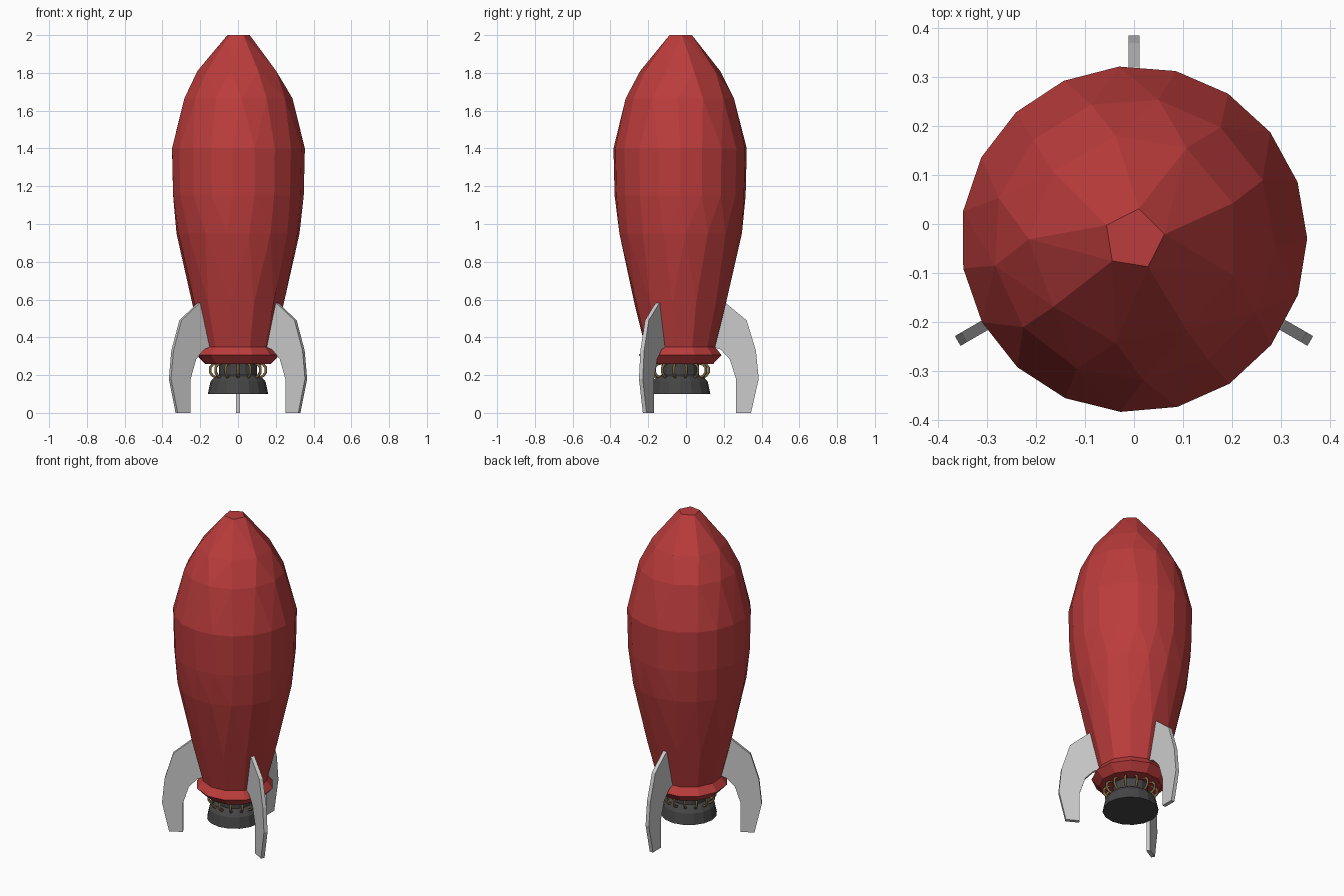
import bpy, bmesh
from math import sin, cos, pi, radians
from mathutils import Matrix, Vector

if "Cube" in bpy.data.objects:
    bpy.data.objects.remove(bpy.data.objects["Cube"])

CENTRE = Vector((0, -0.031, 0))


def material(name, rgb):
    m = bpy.data.materials.new(name)
    m.diffuse_color = (*rgb, 1)
    m.use_nodes = True
    m.node_tree.nodes["Principled BSDF"].inputs["Base Color"].default_value = m.diffuse_color
    return m


RED = material("red_paint", (0.5, 0.045, 0.045))
DARK = material("dark_metal", (0.06, 0.06, 0.06))
BRASS = material("brass", (0.2, 0.14, 0.05))


def ring(bm, r, z, n, turn=0.0):
    return [bm.verts.new((r * cos(2 * pi * i / n + turn), r * sin(2 * pi * i / n + turn), z))
            for i in range(n)]


def finish(name, bm, mat=None):
    bmesh.ops.recalc_face_normals(bm, faces=bm.faces[:])
    mesh = bpy.data.meshes.new(name)
    bm.to_mesh(mesh)
    bm.free()
    ob = bpy.data.objects.new(name, mesh)
    ob.location = CENTRE
    if mat:
        mesh.materials.append(mat)
    bpy.context.collection.objects.link(ob)
    return ob


def lathe(name, profile, n, mat, turn=0.0):
    bm = bmesh.new()
    rings = [ring(bm, r, z, n, turn) for r, z in profile]
    for a, b in zip(rings, rings[1:]):
        for i in range(n):
            j = (i + 1) % n
            bm.faces.new((a[i], a[j], b[j], b[i]))
    bm.faces.new(rings[0])
    bm.faces.new(rings[-1])
    return finish(name, bm, mat)


# Hull: faceted skin over rings with fewer sides towards the ends
bm = bmesh.new()
for r, z, n, turn in [(0.063, 2.0, 5, 81), (0.215, 1.81, 9, 60), (0.289, 1.665, 13, 80),
                      (0.354, 1.40, 19, 95), (0.348, 1.15, 19, 95), (0.327, 0.95, 17, 90),
                      (0.246, 0.58, 12, 80), (0.185, 0.34, 12, 80)]:
    ring(bm, r, z, n, radians(turn))
res = bmesh.ops.convex_hull(bm, input=bm.verts[:])
loose = [v for v in bm.verts if not v.link_faces]
bmesh.ops.delete(bm, geom=loose, context='VERTS')
bmesh.ops.dissolve_limit(bm, angle_limit=radians(3), verts=bm.verts[:], edges=bm.edges[:])
finish("hull", bm, RED)

# Collar at the base of the hull
lathe("collar", [(0.178, 0.26), (0.222, 0.306), (0.186, 0.352), (0.16, 0.356)], 12, RED, radians(80))

# Engine bell
lathe("engine_bell", [(0.16, 0.10), (0.146, 0.165), (0.125, 0.19), (0.10, 0.20), (0.10, 0.27)], 16, DARK)

# Fuel pipes looping from the collar to the bell
PIPES = 14
curve = bpy.data.curves.new("fuel_pipes", 'CURVE')
curve.dimensions = '3D'
curve.bevel_depth = 0.0075
curve.bevel_resolution = 1
path = [(0.115, 0.262), (0.138, 0.256), (0.151, 0.24), (0.151, 0.215), (0.138, 0.197), (0.115, 0.185)]
for k in range(PIPES):
    a = 2 * pi * (k + 0.5) / PIPES
    s = curve.splines.new('POLY')
    s.points.add(len(path) - 1)
    for p, (r, z) in zip(s.points, path):
        p.co = (r * cos(a), r * sin(a), z, 1)
curve.materials.append(BRASS)
pipes = bpy.data.objects.new("fuel_pipes", curve)
pipes.location = CENTRE
bpy.context.collection.objects.link(pipes)

# Three landing fins
fin = [(0.215, 0.585), (0.243, 0.58), (0.352, 0.49), (0.401, 0.33), (0.416, 0.18), (0.375, 0.0),
       (0.296, 0.0), (0.296, 0.18), (0.262, 0.285), (0.215, 0.335), (0.17, 0.352)]
for name, deg in [("back_fin", 90), ("left_fin", 210), ("right_fin", 330)]:
    bm = bmesh.new()
    face = bm.faces.new([bm.verts.new((r, -0.0115, z)) for r, z in fin])
    ext = bmesh.ops.extrude_face_region(bm, geom=[face], use_keep_orig=True)
    moved = [g for g in ext["geom"] if isinstance(g, bmesh.types.BMVert)]
    bmesh.ops.translate(bm, verts=moved, vec=(0, 0.023, 0))
    bmesh.ops.rotate(bm, verts=bm.verts[:], cent=(0, 0, 0), matrix=Matrix.Rotation(radians(deg), 3, 'Z'))
    finish(name, bm)
